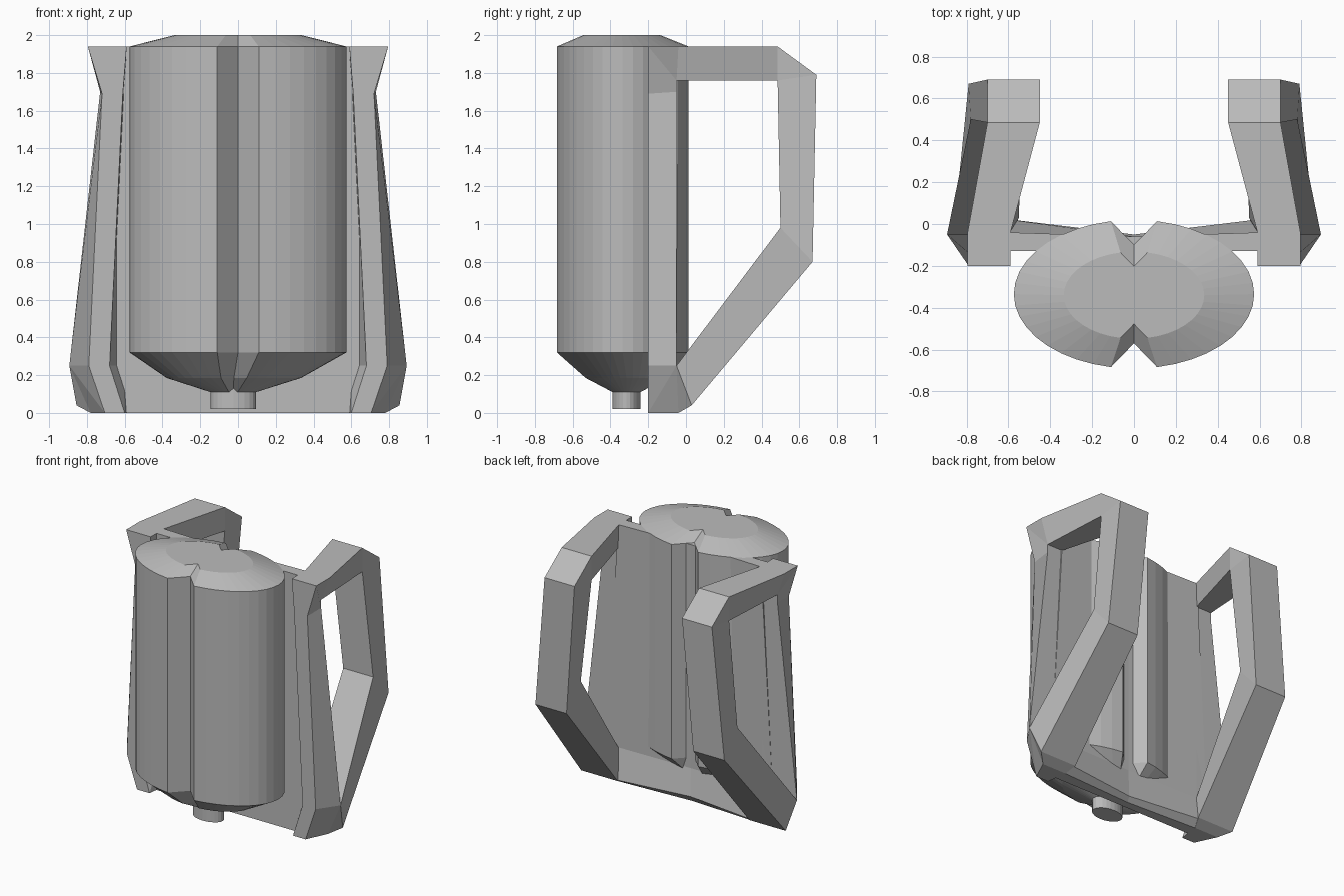
import bpy, bmesh
from math import cos, sin, acos, pi

cube = bpy.data.objects.get("Cube")
if cube:
    bpy.data.objects.remove(cube, do_unlink=True)

# One flat grey for the whole pack
grey = bpy.data.materials.new("plain_grey")
grey.use_nodes = True
color = (0.5, 0.5, 0.5, 1)
grey.diffuse_color = color
for node in grey.node_tree.nodes:
    if node.type == 'BSDF_PRINCIPLED':
        node.inputs["Base Color"].default_value = color


def loft(name, rings, closed=False):
    """Bridge matching rings of points; cap the ends unless closed."""
    bm = bmesh.new()
    loops = [[bm.verts.new(p) for p in ring] for ring in rings]
    count = len(loops[0])
    pairs = list(zip(loops, loops[1:]))
    if closed:
        pairs.append((loops[-1], loops[0]))
    else:
        bm.faces.new(loops[0])
        bm.faces.new(loops[-1])
    for a, b in pairs:
        for i in range(count):
            j = (i + 1) % count
            bm.faces.new((a[i], a[j], b[j], b[i]))
    bmesh.ops.remove_doubles(bm, verts=bm.verts, dist=0.0005)
    bmesh.ops.recalc_face_normals(bm, faces=bm.faces)
    mesh = bpy.data.meshes.new(name)
    bm.to_mesh(mesh)
    bm.free()
    mesh.materials.append(grey)
    obj = bpy.data.objects.new(name, mesh)
    bpy.context.collection.objects.link(obj)
    return obj


# Twin-lobed tank: an ellipse with V notches front and back
A, B, STEPS = 0.574, 0.355, 18
tip = acos(0.11 / A)
lobe = [-tip + 2 * tip * i / STEPS for i in range(STEPS + 1)]
outline = [(A * cos(t), B * sin(t)) for t in lobe] + [(0, 0.235)]
outline += [(-x, -y) for x, y in outline]

# z, centre x, centre y, scale
levels = [
    (2.0, 0, -0.34, 0.585),
    (1.94, 0, -0.335, 1),
    (0.32, 0, -0.335, 1),
    (0.185, -0.022, -0.315, 0.62),
    (0.11, -0.025, -0.315, 0.21),
]
loft("tank", [[(cx + s * x, cy + s * y, z) for x, y in outline]
              for z, cx, cy, s in levels])

# Oval nozzle under the tank
loft("nozzle", [[(-0.025 + 0.12 * cos(2 * pi * i / 24),
                  -0.315 + 0.075 * sin(2 * pi * i / 24), z) for i in range(24)]
                for z in (0.02, 0.13)])

# Back plate: z, half width, rear y at the sides, rear y at the middle
rows = [(1.94, 0.60, -0.04, -0.06), (0.25, 0.69, -0.05, -0.06),
        (0.04, 0.66, 0.03, -0.05), (0, 0.61, -0.04, -0.07)]
loft("back_plate", [[(-w, -0.13, z), (0, -0.13, z), (w, -0.13, z),
                     (w, side, z), (0, mid, z), (-w, side, z)]
                    for z, w, side, mid in rows])

# Side frames: closed loops; each point is y, z, outer x, inner x
top_inner = (-0.05, 1.76, 0.73, 0.60)
rear_inner = (0.485, 1.76, 0.70, 0.45)
low_inner = (-0.05, 0.25, 0.893, 0.60)
stations = [
    ((-0.2, 1.69, 0.72, 0.61), (-0.05, 1.70, 0.73, 0.60)),
    ((-0.2, 1.94, 0.795, 0.59), top_inner),
    ((-0.04, 1.94, 0.795, 0.59), top_inner),
    ((0.485, 1.94, 0.70, 0.45), rear_inner),
    ((0.69, 1.79, 0.70, 0.45), rear_inner),
    ((0.67, 0.80, 0.79, 0.53), (0.50, 0.98, 0.78, 0.53)),
    ((0.03, 0.04, 0.855, 0.55), low_inner),
    ((-0.04, 0, 0.78, 0.58), low_inner),
    ((-0.2, 0, 0.705, 0.60), low_inner),
    ((-0.2, 0.25, 0.79, 0.68), low_inner),
]
for name, side in (("left_frame", 1), ("right_frame", -1)):
    loft(name, [[(side * o[2], o[0], o[1]), (side * o[3], o[0], o[1]),
                 (side * n[3], n[0], n[1]), (side * n[2], n[0], n[1])]
                for o, n in stations], closed=True)
